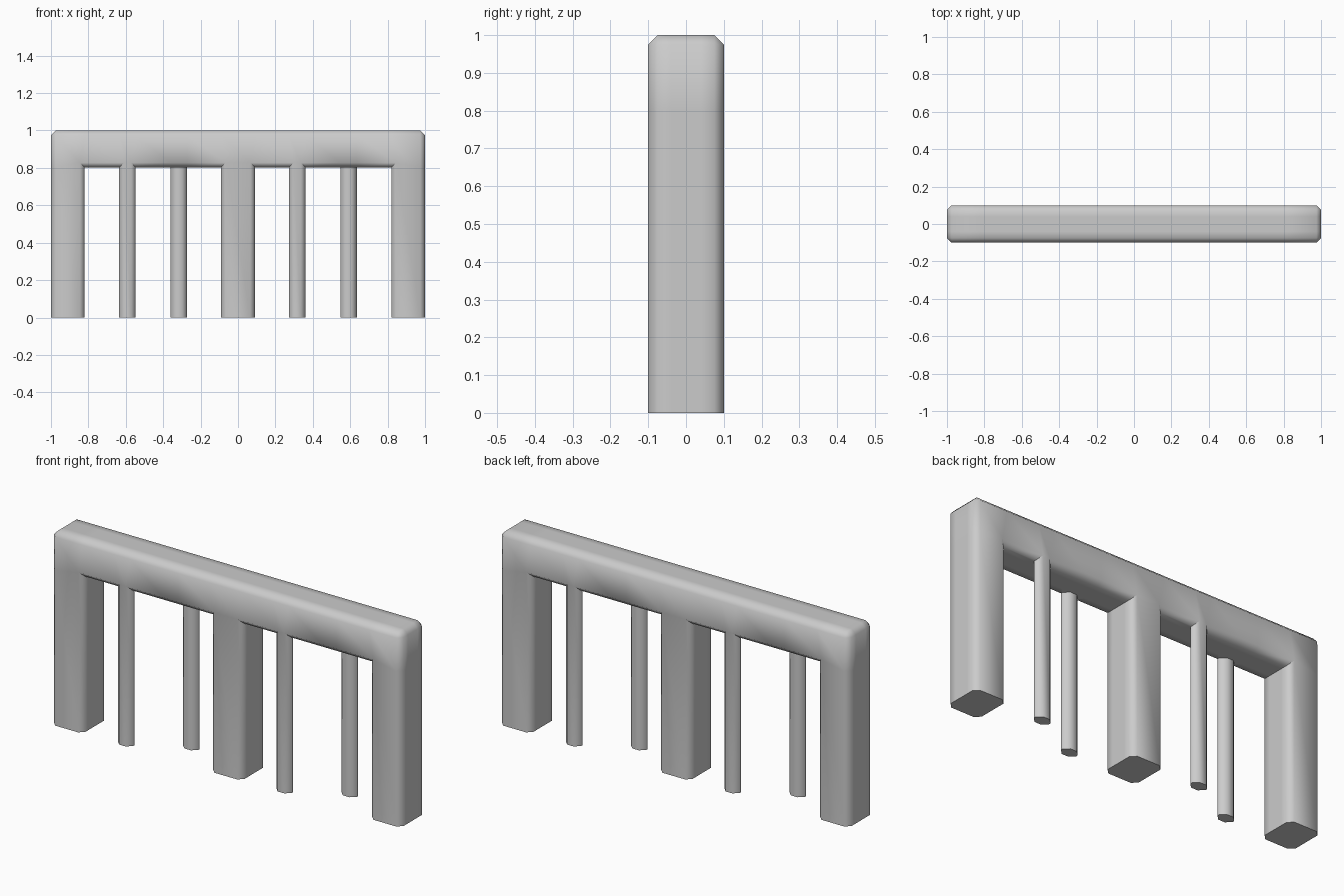
import bpy, bmesh, math

if "Cube" in bpy.data.objects:
    bpy.data.objects.remove(bpy.data.objects["Cube"])

LEGS = [(-1, -0.82), (-0.09, 0.09), (0.82, 1)]        # full-depth square legs
FRONT_POSTS = [(-0.635, -0.547), (0.272, 0.36)]       # slim posts flush with the front
BACK_POSTS = [(-b, -a) for a, b in FRONT_POSTS]       # same posts turned half way round

XS = sorted({x for span in LEGS + FRONT_POSTS + BACK_POSTS for x in span})
YS = [-0.1, -0.04, 0.04, 0.1]
ZS = [0, 0.803, 1]
GRID = (XS, YS, ZS)


def solid(c):
    """True where a grid cell belongs to the beam, a leg or a post."""
    if any(not 0 <= c[k] < len(GRID[k]) - 1 for k in range(3)):
        return False
    i, j, k = c
    if k == 1:
        return True                                   # top beam
    span = (XS[i], XS[i + 1])
    return (span in LEGS or (j == 0 and span in FRONT_POSTS)
            or (j == 2 and span in BACK_POSTS))


# Outer skin of all solid cells, as one closed body
bm = bmesh.new()
verts = {}


def vert(c):
    if c not in verts:
        verts[c] = bm.verts.new([GRID[k][c[k]] for k in range(3)])
    return verts[c]


for i in range(len(XS) - 1):
    for j in range(len(YS) - 1):
        for k in range(len(ZS) - 1):
            cell = (i, j, k)
            if not solid(cell):
                continue
            for axis in range(3):
                u, v = (axis + 1) % 3, (axis + 2) % 3
                for side in (0, 1):
                    near = list(cell)
                    near[axis] += 2 * side - 1
                    if solid(near):
                        continue
                    ring = []
                    for du, dv in ((0, 0), (1, 0), (1, 1), (0, 1)):
                        p = list(cell)
                        p[axis] += side
                        p[u] += du
                        p[v] += dv
                        ring.append(vert(tuple(p)))
                    bm.faces.new(ring if side else ring[::-1])

# Merge flat areas, then chamfer every outward edge except at the floor
bmesh.ops.dissolve_limit(bm, angle_limit=0.01, verts=bm.verts[:], edges=bm.edges[:])
bm.normal_update()
edges = [e for e in bm.edges
         if e.calc_face_angle_signed(0) > 1 and max(w.co.z for w in e.verts) > 0.01]
bmesh.ops.bevel(bm, geom=edges, offset=0.025, offset_type='OFFSET', segments=1,
                profile=0.5, affect='EDGES', clamp_overlap=False)

mesh = bpy.data.meshes.new("railing_frame")
bm.to_mesh(mesh)
bm.free()
frame = bpy.data.objects.new("railing_frame", mesh)
bpy.context.collection.objects.link(frame)
bpy.context.view_layer.objects.active = frame
frame.select_set(True)
bpy.ops.object.shade_smooth_by_angle(angle=math.radians(50))
